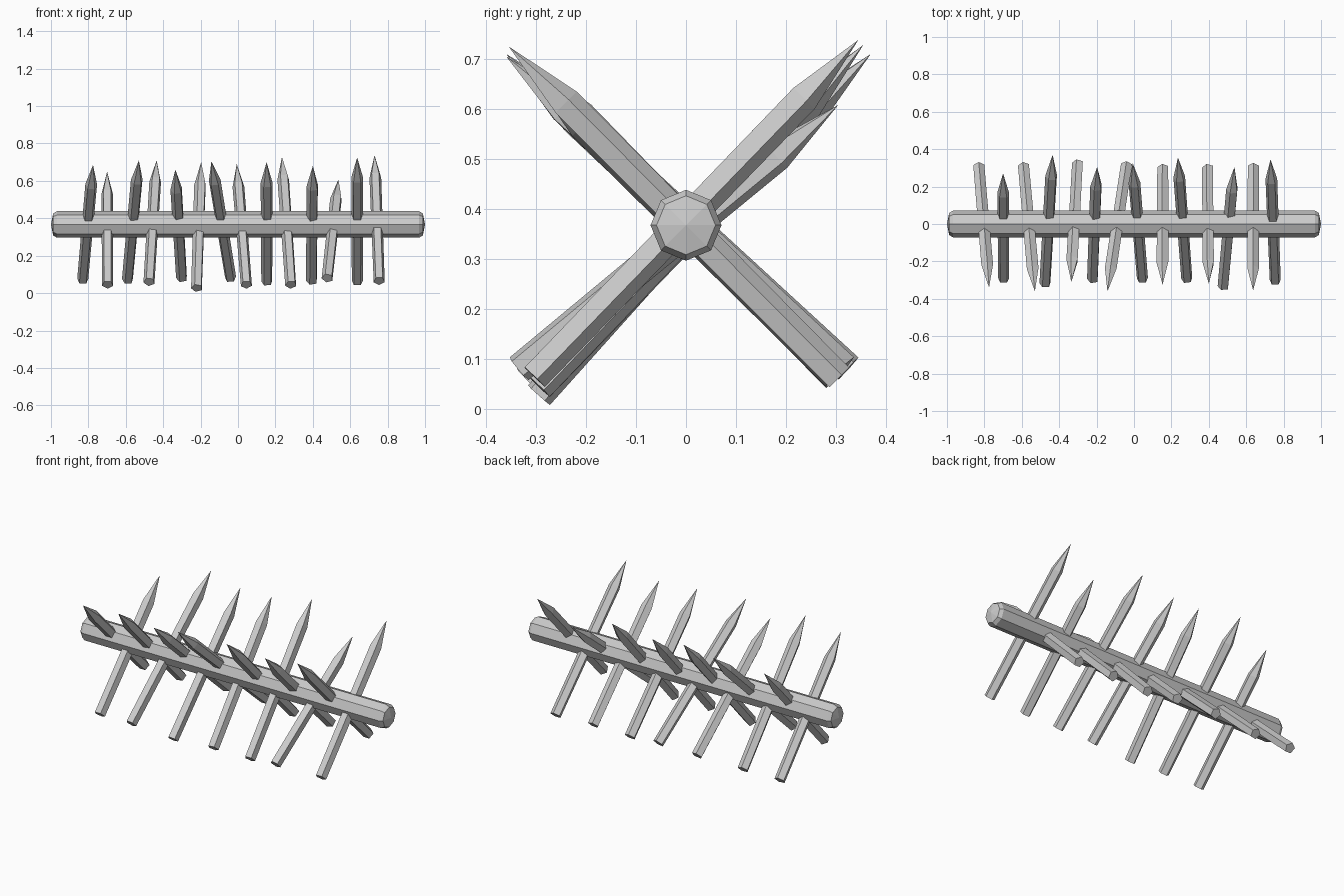
import bpy, bmesh, math
from mathutils import Vector

if "Cube" in bpy.data.objects:
    bpy.data.objects.remove(bpy.data.objects["Cube"])


def loft(name, origin, axis, stations, sides, roll=0.0, tip=True, tail=False):
    """Rings (distance, radius) along an axis, closed by points or flat caps."""
    axis = axis.normalized()
    u = Vector((1, 0, 0)) if abs(axis.x) < 0.9 else Vector((0, 0, 1))
    u = (u - axis * u.dot(axis)).normalized()
    v = axis.cross(u)
    bm = bmesh.new()
    rings = []
    for d, r in stations:
        c = origin + axis * d
        if r == 0:
            rings.append([bm.verts.new(c)])
            continue
        rings.append([bm.verts.new(c + r * (u * math.cos(a) + v * math.sin(a)))
                      for a in (roll + math.tau * i / sides for i in range(sides))])
    for a, b in zip(rings, rings[1:]):
        for i in range(sides):
            j = (i + 1) % sides
            if len(a) == 1:
                bm.faces.new((a[0], b[j], b[i]))
            elif len(b) == 1:
                bm.faces.new((a[i], a[j], b[0]))
            else:
                bm.faces.new((a[i], a[j], b[j], b[i]))
    for ring in (rings[0], rings[-1]):
        if len(ring) > 1:
            bm.faces.new(ring)
    bmesh.ops.recalc_face_normals(bm, faces=bm.faces)
    mesh = bpy.data.meshes.new(name)
    bm.to_mesh(mesh)
    bm.free()
    obj = bpy.data.objects.new(name, mesh)
    bpy.context.collection.objects.link(obj)
    return obj


# Octagonal log with chamfered, slightly pointed ends
loft("log", Vector((0, 0, 0.367)), Vector((1, 0, 0)),
     [(-1, 0), (-0.988, 0.059), (-0.968, 0.071),
      (0.968, 0.071), (0.988, 0.059), (1, 0)], 8)


def stake(name, foot, point, roll):
    foot, point = Vector(foot), Vector(point)
    length = (point - foot).length
    loft(name, foot, point - foot,
         [(0, 0.031), (length - 0.16, 0.033), (length, 0)], 5, roll)


# Stakes leaning to the front: tip x, y, z, then foot x, y, z
front_stakes = [
    (-0.775, -0.34, 0.685, -0.83, 0.31, 0.07),
    (-0.53, -0.36, 0.71, -0.59, 0.31, 0.07),
    (-0.335, -0.31, 0.66, -0.30, 0.325, 0.08),
    (-0.142, -0.36, 0.705, -0.04, 0.315, 0.08),
    (0.153, -0.325, 0.70, 0.155, 0.30, 0.06),
    (0.40, -0.32, 0.68, 0.395, 0.30, 0.065),
    (0.637, -0.355, 0.725, 0.638, 0.305, 0.06),
]
# Stakes leaning to the back
back_stakes = [
    (-0.70, 0.27, 0.65, -0.697, -0.295, 0.045),
    (-0.435, 0.37, 0.71, -0.475, -0.32, 0.06),
    (-0.197, 0.305, 0.70, -0.22, -0.295, 0.027),
    (-0.007, 0.325, 0.69, 0.045, -0.295, 0.045),
    (0.235, 0.355, 0.728, 0.283, -0.295, 0.045),
    (0.537, 0.305, 0.608, 0.478, -0.335, 0.08),
    (0.73, 0.345, 0.738, 0.755, -0.305, 0.065),
]
for label, stakes in (("front_stake", front_stakes), ("back_stake", back_stakes)):
    for i, s in enumerate(stakes):
        stake(f"{label}_{i + 1}", s[3:], s[:3], math.radians(18 + 7 * (i % 3)))
